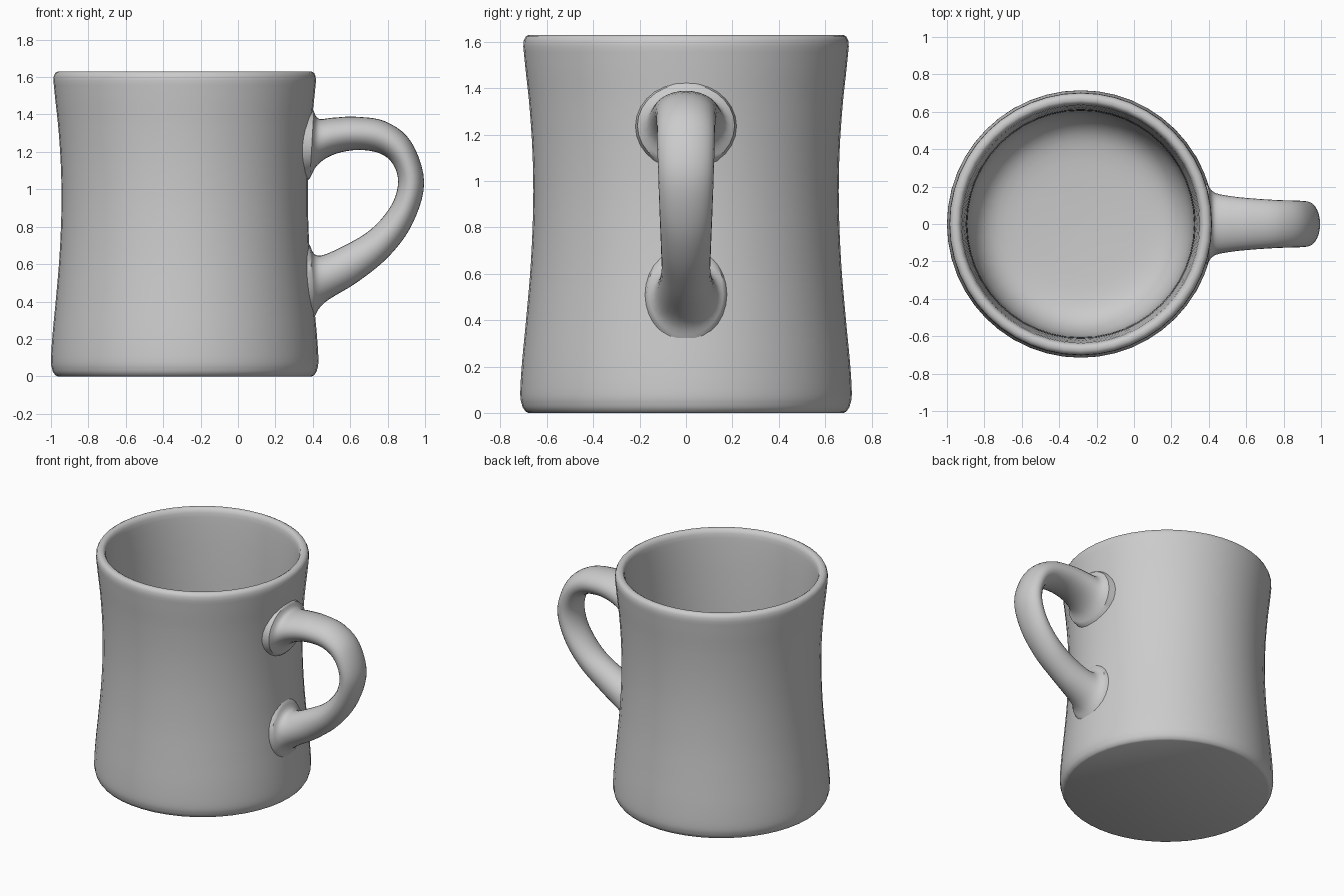
import bpy, bmesh, math
from mathutils import Vector

if "Cube" in bpy.data.objects:
    bpy.data.objects.remove(bpy.data.objects["Cube"])

CX = -0.285          # mug axis
SIDES, RING = 48, 28


def smooth(points, steps):
    """Catmull-Rom through tuples of any length."""
    vs = [Vector(p) for p in points]
    vs = [2 * vs[0] - vs[1]] + vs + [2 * vs[-1] - vs[-2]]
    out = []
    for a, b, c, d in zip(vs, vs[1:], vs[2:], vs[3:]):
        for i in range(steps):
            t = i / steps
            out.append(0.5 * (2 * b + (c - a) * t + (2 * a - 5 * b + 4 * c - d) * t ** 2
                              + (3 * b - a - 3 * c + d) * t ** 3))
    return out + [vs[-2]]


def loft(name, rings):
    """Skin a list of closed rings and cap both ends."""
    bm = bmesh.new()
    loops = [[bm.verts.new(p) for p in r] for r in rings]
    for a, b in zip(loops, loops[1:]):
        n = len(a)
        for i in range(n):
            bm.faces.new((a[i], a[(i + 1) % n], b[(i + 1) % n], b[i]))
    bm.faces.new(loops[0])
    bm.faces.new(loops[-1])
    bmesh.ops.recalc_face_normals(bm, faces=bm.faces)
    me = bpy.data.meshes.new(name)
    bm.to_mesh(me)
    bm.free()
    ob = bpy.data.objects.new(name, me)
    bpy.context.collection.objects.link(ob)
    bpy.context.view_layer.objects.active = ob
    ob.select_set(True)
    bpy.ops.object.shade_smooth_by_angle(angle=math.radians(40))
    ob.select_set(False)
    return ob


# Mug body: waisted outside, rounded rim, bowl-like inside floor (radius, z)
outer = smooth([(0.705, 0.025), (0.715, 0.08), (0.707, 0.22), (0.688, 0.42), (0.669, 0.65),
                (0.659, 0.9), (0.662, 1.12), (0.675, 1.32), (0.692, 1.48), (0.702, 1.58)], 4)
rim = [(0.7, 1.605), (0.692, 1.622), (0.678, 1.63), (0.66, 1.63), (0.647, 1.622), (0.638, 1.6)]
inner = smooth([(0.634, 1.57), (0.622, 1.4), (0.61, 1.1), (0.605, 0.7), (0.6, 0.4),
                (0.575, 0.26), (0.51, 0.165), (0.4, 0.12), (0.2, 0.105), (0.02, 0.1)], 3)
profile = [(0.68, 0), (0.692, 0.006)] + [tuple(p) for p in outer] + rim + [tuple(p) for p in inner]
angles = [2 * math.pi * i / SIDES for i in range(SIDES)]
loft("mug_body", [[(CX + r * math.cos(a), r * math.sin(a), z) for a in angles]
                  for r, z in profile])


def wall_radius(z):
    for (r0, z0), (r1, z1) in zip(outer, outer[1:]):
        if z0 <= z <= z1:
            return r0 + (r1 - r0) * (z - z0) / (z1 - z0)
    return 0.7


# Handle: stations of outer edge x,z / inner edge x,z / half width
stations = [
    (0.40, 1.43, 0.375, 1.04, 0.22), (0.43, 1.378, 0.425, 1.13, 0.17),
    (0.51, 1.383, 0.51, 1.185, 0.15), (0.63, 1.388, 0.63, 1.21, 0.137),
    (0.79, 1.362, 0.75, 1.195, 0.128), (0.925, 1.255, 0.825, 1.14, 0.125),
    (0.995, 1.04, 0.856, 1.04, 0.12), (0.935, 0.82, 0.82, 0.915, 0.114),
    (0.81, 0.645, 0.71, 0.785, 0.108), (0.64, 0.505, 0.56, 0.695, 0.106),
    (0.46, 0.392, 0.425, 0.645, 0.132), (0.40, 0.30, 0.375, 0.72, 0.18)]
path = smooth(stations, 5)
rings = []
for k, (xo, zo, xi, zi, w) in enumerate(path):
    ring = []
    for i in range(RING):
        a = 2 * math.pi * i / RING
        c, y = math.cos(a) / 2, w * math.sin(a)
        x, z = (xo + xi) / 2 + (xo - xi) * c, (zo + zi) / 2 + (zo - zi) * c
        if k in (0, len(path) - 1):      # roots hug the mug wall
            x = CX + math.sqrt(wall_radius(z) ** 2 - y * y) - 0.012
        ring.append((x, y, z))
    rings.append(ring)
loft("handle", rings)
